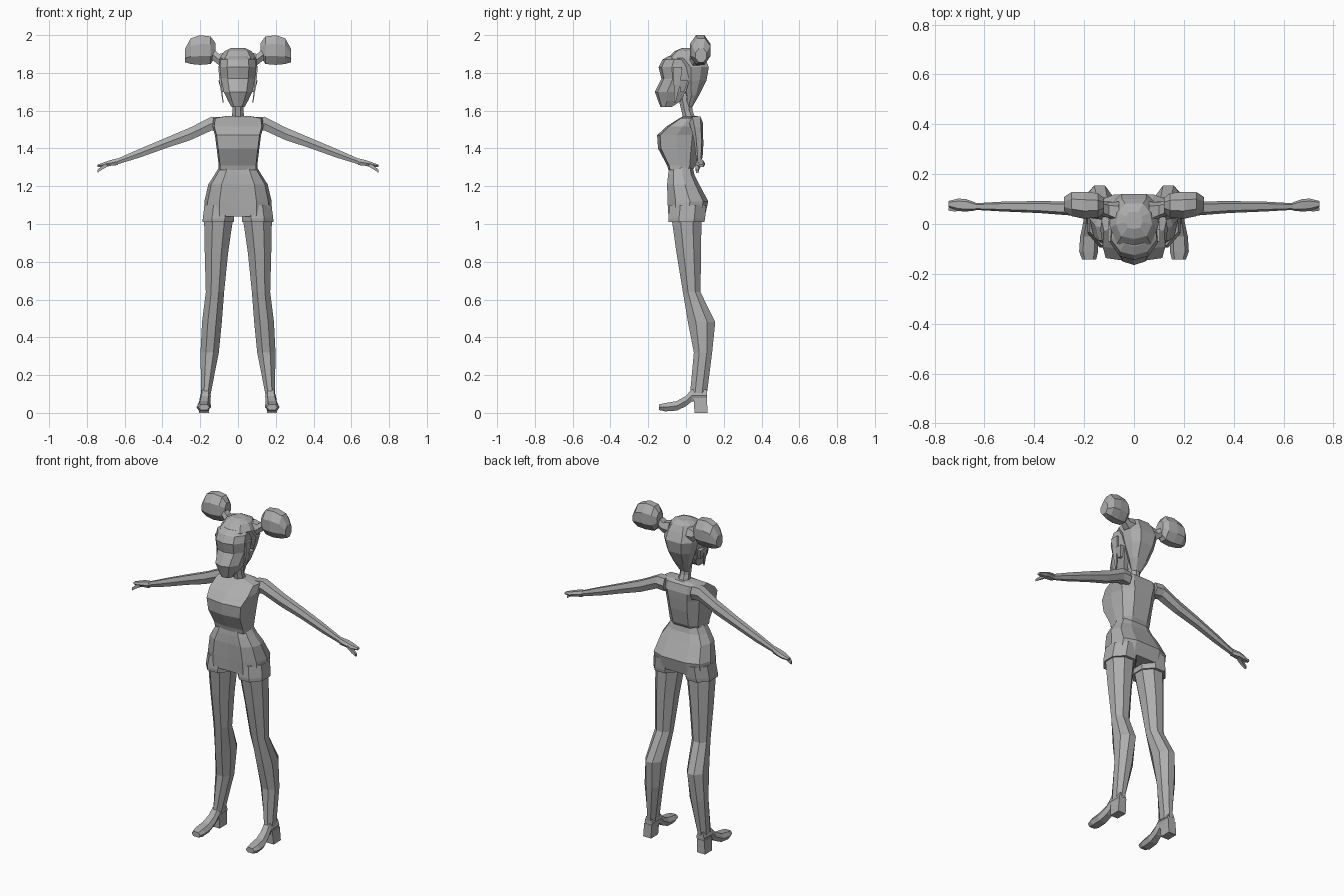
import bpy, bmesh, math

grey = bpy.data.materials.new("plain grey")
grey.diffuse_color = (0.42, 0.42, 0.42, 1)

# Cross-sections in a unit square: u = sideways, v = low/front (-1) to high/back (+1)
OCT = [(math.cos(math.radians(a)) / math.cos(math.radians(22.5)) * 0.97,
        math.sin(math.radians(a)) / math.cos(math.radians(22.5)) * 0.97)
       for a in (22.5 + 45 * i for i in range(8))]
HEX = [(1, 0), (.6, 1), (-.6, 1), (-1, 0), (-.6, -1), (.6, -1)]
BOX = [(1, -1), (1, 1), (-1, 1), (-1, -1)]


def both(half):
    """Complete a right-hand half section with its mirror image."""
    return half + [(-u, v) for u, v in reversed(half) if u > 0]


FACE = both([(0, -1), (.6, -.82), (1, -.2), (.9, 1)])
HAIR = both([(0, -1), (.7, -.85), (1, -.2), (.9, .45), (.5, .95)])
CHEST = both([(0, -1), (.93, -.86), (1, -.1), (.92, .6), (.5, 1)])
HIPS = both([(0, -.93), (.55, -1), (.9, -.6), (1, .1), (.85, .75), (.45, 1)])


def loft(name, axis, section, rings, mirror=False):
    """Skin rings (t, centre, half width, low, high) placed along an axis."""
    bm = bmesh.new()
    loops = []
    for t, c, r, lo, hi in rings:
        loop = []
        for u, v in section:
            a, b = c + r * u, (lo + hi) / 2 + v * (hi - lo) / 2
            co = {'x': (t, a, b), 'y': (a, t, b), 'z': (a, b, t)}[axis]
            loop.append(bm.verts.new(co))
        loops.append(loop)
    n = len(section)
    for p, q in zip(loops, loops[1:]):
        for i in range(n):
            j = (i + 1) % n
            bm.faces.new((p[i], p[j], q[j], q[i]))
    bm.faces.new(loops[0])
    bm.faces.new(loops[-1])
    bmesh.ops.recalc_face_normals(bm, faces=bm.faces)
    me = bpy.data.meshes.new(name)
    bm.to_mesh(me)
    bm.free()
    me.materials.append(grey)
    ob = bpy.data.objects.new(name, me)
    bpy.context.collection.objects.link(ob)
    if mirror:
        m = ob.modifiers.new("other side", 'MIRROR')
        m.use_mirror_merge = False
    return ob


# Head, hair and neck
loft("face", 'z', FACE, [
    (1.62, 0, .035, -.135, -.075), (1.65, 0, .052, -.147, -.03),
    (1.70, 0, .076, -.165, .0), (1.77, 0, .09, -.13, .02),
    (1.83, 0, .096, -.145, .03), (1.87, 0, .092, -.125, .03),
    (1.89, 0, .065, -.09, .03)])
loft("hair_cap", 'z', HAIR, [
    (1.62, 0, .028, .0, .035), (1.68, 0, .058, .0, .07),
    (1.76, 0, .085, -.03, .112), (1.83, 0, .103, -.04, .125),
    (1.88, 0, .096, -.095, .105), (1.915, 0, .072, -.06, .085),
    (1.932, 0, .035, -.02, .05)])
loft("neck", 'z', OCT, [
    (1.55, 0, .036, -.015, .055), (1.60, 0, .03, -.025, .035),
    (1.68, 0, .032, -.045, .03)])
loft("hair_lock", 'z', BOX, [
    (1.64, .078, .002, -.062, -.056), (1.74, .092, .005, -.065, -.03),
    (1.83, .098, .006, -.07, -.02)], True)
loft("ear", 'z', BOX, [
    (1.70, .08, .008, -.03, -.01), (1.76, .092, .012, -.035, .01)], True)

# Hair buns and the bands that hold them
loft("hair_band", 'x', HEX, [
    (.06, .045, .045, 1.83, 1.91), (.10, .055, .032, 1.84, 1.90),
    (.15, .07, .03, 1.88, 1.94)], True)
loft("hair_bun", 'x', OCT, [
    (.12, .075, .03, 1.88, 1.96), (.145, .075, .05, 1.845, 1.995),
    (.20, .075, .056, 1.84, 2.002), (.25, .08, .05, 1.845, 1.985),
    (.28, .08, .03, 1.855, 1.93)], True)

# Torso
loft("top", 'z', CHEST, [
    (1.285, 0, .102, -.093, .035), (1.31, 0, .102, -.10, .05),
    (1.40, 0, .113, -.148, .07), (1.47, 0, .122, -.153, .08),
    (1.515, 0, .135, -.105, .085), (1.56, 0, .13, -.035, .075),
    (1.572, 0, .06, -.012, .06)])
loft("waist_and_shorts", 'z', HIPS, [
    (1.04, 0, .18, -.093, .1), (1.12, 0, .178, -.098, .118),
    (1.21, 0, .157, -.1, .07), (1.26, 0, .125, -.095, .045),
    (1.305, 0, .098, -.088, .035)])
loft("shorts_leg", 'z', OCT, [
    (1.01, .105, .085, -.095, .1), (1.03, .104, .085, -.097, .104),
    (1.10, .095, .085, -.09, .11)], True)

# Legs and heeled shoes
loft("leg", 'z', OCT, [
    (.10, .17, .026, .02, .112), (.32, .15, .05, .04, .14),
    (.48, .138, .054, .008, .157), (.64, .122, .05, -.018, .078),
    (.85, .114, .064, -.053, .082), (1.04, .102, .08, -.08, .084)], True)
loft("shoe", 'y', HEX, [
    (-.143, .18, .028, .015, .045), (-.11, .182, .038, .008, .052),
    (-.05, .18, .036, .012, .062), (.0, .175, .03, .035, .09),
    (.03, .172, .028, .06, .125), (.11, .172, .026, .06, .125)], True)
loft("shoe_heel", 'z', BOX, [
    (0, .18, .026, .045, .113), (.08, .175, .025, .04, .112)], True)

# Arms and hands
loft("arm", 'x', HEX, [
    (.09, .05, .04, 1.49, 1.565), (.14, .055, .036, 1.495, 1.568),
    (.25, .062, .028, 1.445, 1.512), (.38, .068, .024, 1.402, 1.457),
    (.52, .07, .02, 1.352, 1.398), (.645, .07, .013, 1.314, 1.343)], True)
loft("hand", 'x', HEX, [
    (.635, .07, .016, 1.312, 1.348), (.675, .075, .025, 1.308, 1.338),
    (.705, .077, .025, 1.302, 1.328), (.745, .08, .012, 1.302, 1.314)], True)
loft("lower_finger", 'x', BOX, [
    (.69, .066, .012, 1.305, 1.325), (.72, .06, .01, 1.288, 1.308),
    (.745, .06, .006, 1.27, 1.286)], True)
